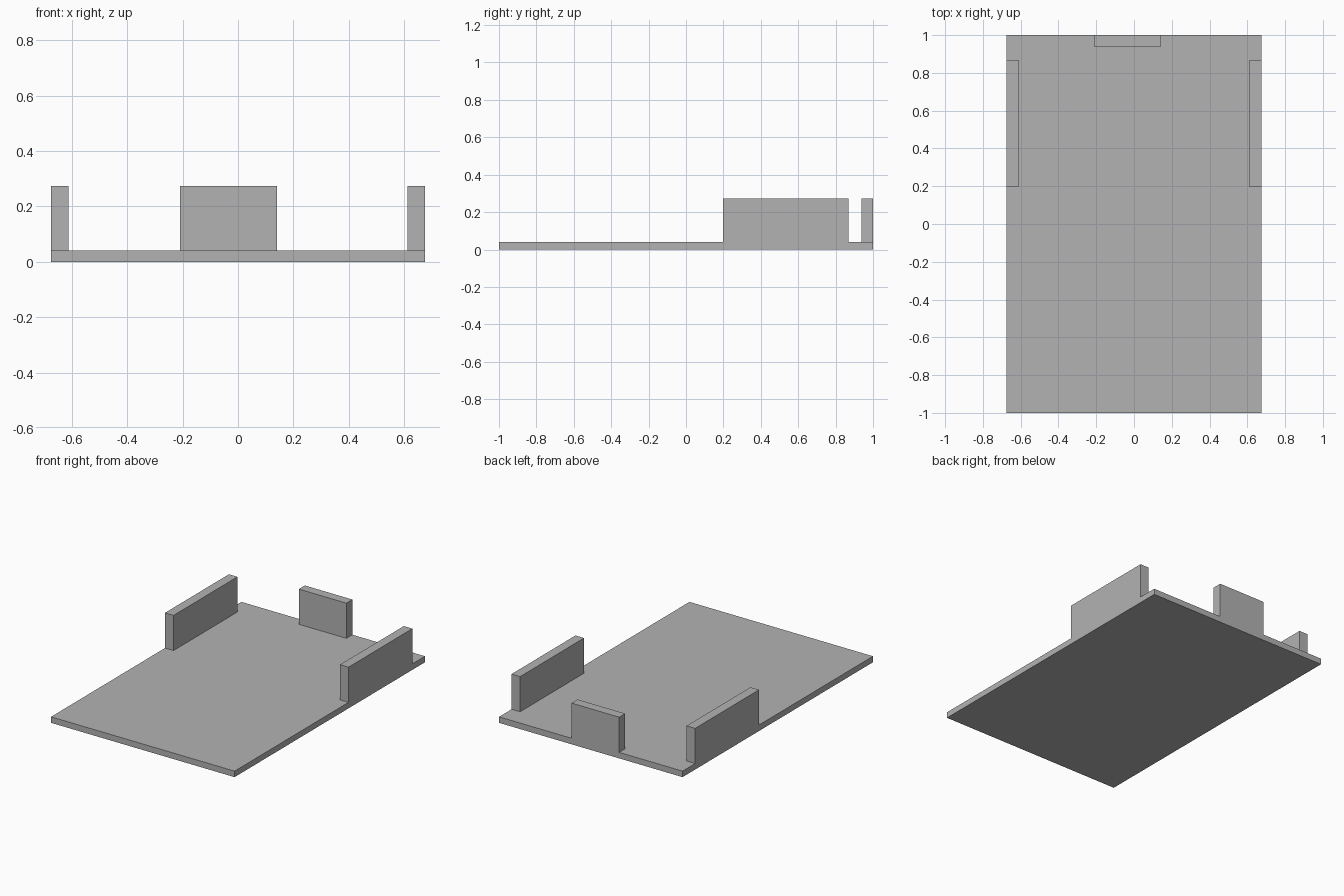
import bpy

cube = bpy.data.objects.get("Cube")
if cube:
    bpy.data.objects.remove(cube, do_unlink=True)

# Single plain grey
GREY = (0.45, 0.45, 0.45, 1.0)
grey = bpy.data.materials.new("plain_grey")
grey.use_nodes = True
grey.diffuse_color = GREY
grey.node_tree.nodes["Principled BSDF"].inputs["Base Color"].default_value = GREY


def box(name, x, y, z):
    """Flat-faced box spanning the given (low, high) ranges."""
    spans = (x, y, z)
    bpy.ops.mesh.primitive_cube_add(size=1)
    obj = bpy.context.object
    obj.name = name
    obj.location = [(a + b) / 2 for a, b in spans]
    obj.scale = [b - a for a, b in spans]
    bpy.ops.object.transform_apply(location=False, rotation=False, scale=True)
    obj.data.materials.append(grey)
    return obj


HALF_WIDTH = 0.675
BASE_TOP = 0.04
WALL_TOP = 0.274
THICKNESS = 0.063
wall_z = (BASE_TOP, WALL_TOP)

# Base plate
box("base_plate", (-HALF_WIDTH, HALF_WIDTH), (-1, 1), (0, BASE_TOP))

# Matching side walls, flush with the plate edges
for name, side in (("left_wall", 1), ("right_wall", -1)):
    x = sorted((side * HALF_WIDTH, side * (HALF_WIDTH - THICKNESS)))
    box(name, x, (0.197, 0.868), wall_z)

# Short rear wall, slightly off centre
box("rear_wall", (-0.209, 0.141), (1 - THICKNESS, 1), wall_z)
